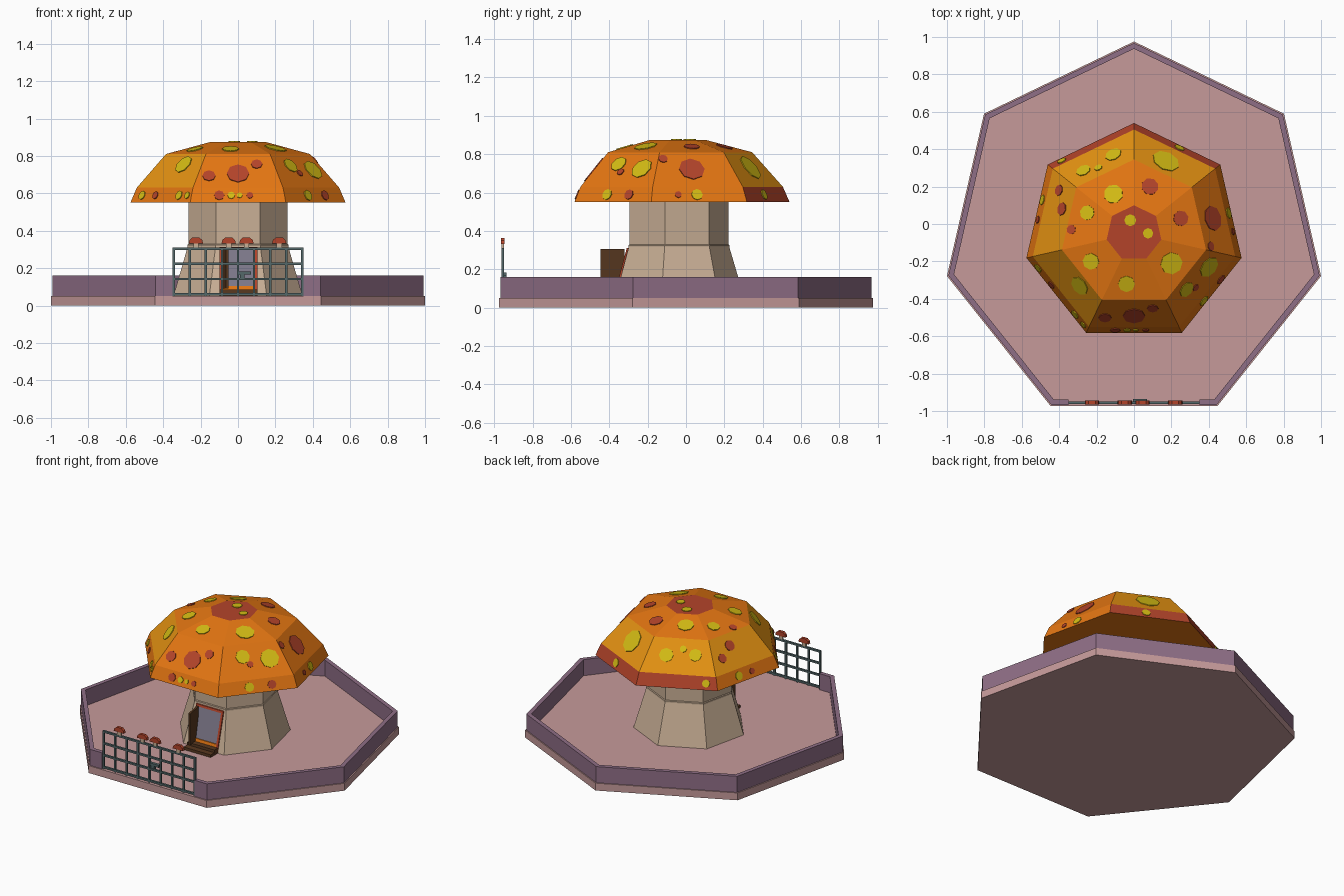
import bpy, bmesh, math
from mathutils import Vector

if "Cube" in bpy.data.objects:
    bpy.data.objects.remove(bpy.data.objects["Cube"])

CY = -0.05            # shared centre of the seven-sided shapes
N = 7
STEP = 2 * math.pi / N
COSN = math.cos(math.pi / N)


def lin(c):
    c /= 255
    return c / 12.92 if c <= 0.04045 else ((c + 0.055) / 1.055) ** 2.4


def material(name, r, g, b):
    m = bpy.data.materials.new(name)
    m.diffuse_color = (lin(r), lin(g), lin(b), 1)
    m.use_nodes = True
    m.node_tree.nodes["Principled BSDF"].inputs["Base Color"].default_value = m.diffuse_color
    return m


PINK = material("floor pink", 198, 154, 154)
PURPLE = material("wall purple", 143, 110, 134)
BEIGE = material("stem beige", 202, 176, 150)
ORANGE = material("cap orange", 228, 118, 18)
AMBER = material("cap amber", 228, 146, 18)
RED = material("spot red", 180, 68, 42)
YELLOW = material("spot yellow", 212, 188, 20)
SLATE = material("gate slate", 84, 104, 106)
BROWN = material("door brown", 88, 56, 32)
BLUE = material("doorway blue grey", 125, 120, 138)


def make(name, solids, mats, rule=None):
    """Join solids given as (verts, faces) into one flat shaded object."""
    bm = bmesh.new()
    for verts, faces in solids:
        vs = [bm.verts.new(v) for v in verts]
        for f in faces:
            bm.faces.new([vs[i] for i in f])
    bmesh.ops.recalc_face_normals(bm, faces=bm.faces[:])
    if rule:
        for f in bm.faces:
            f.material_index = rule(f.calc_center_median(), f.normal)
    me = bpy.data.meshes.new(name)
    bm.to_mesh(me)
    bm.free()
    for m in mats:
        me.materials.append(m)
    ob = bpy.data.objects.new(name, me)
    bpy.context.collection.objects.link(ob)
    return ob


def loft(rings):
    """Closed solid through rings with equal point counts."""
    n = len(rings[0])
    verts = [v for r in rings for v in r]
    faces = [tuple(range(n)), tuple(range(len(verts) - n, len(verts)))]
    for k in range(len(rings) - 1):
        for i in range(n):
            j = (i + 1) % n
            faces.append((k * n + i, k * n + j, (k + 1) * n + j, (k + 1) * n + i))
    return verts, faces


def box(x0, x1, y0, y1, z0, z1):
    return loft([[(x0, y0, z), (x1, y0, z), (x1, y1, z), (x0, y1, z)] for z in (z0, z1)])


def hept(r, z):
    return [(r * math.cos(math.pi / 2 + k * STEP), CY + r * math.sin(math.pi / 2 + k * STEP), z)
            for k in range(N)]


# floor slab
make("floor_slab", [loft([hept(1.0257, 0), hept(1.0257, 0.05)])], [PINK])

# low wall, open at the front for the gate
outer, inner, walls = hept(1.018, 0), hept(0.987, 0), []
for k in range(N):
    a, b = outer[k], outer[(k + 1) % N]
    c, d = inner[(k + 1) % N], inner[k]
    if k == 3:
        quads = [(a, (-0.35, a[1], 0), (-0.35, d[1], 0), d), ((0.35, b[1], 0), b, c, (0.35, c[1], 0))]
    else:
        quads = [(a, b, c, d)]
    walls += [loft([[(p[0], p[1], z) for p in q] for z in (0.05, 0.16)]) for q in quads]
make("wall", walls, [PURPLE])

# stem: flared foot and straight upper part
make("stem", [loft([hept(0.354, 0.05), hept(0.276, 0.315), hept(0.276, 0.325),
                    hept(0.272, 0.33), hept(0.272, 0.56)])], [BEIGE])

# cap
PROFILE = [(0.59, 0.55), (0.555, 0.63), (0.395, 0.81), (0.15, 0.875)]


def sector(x, y):
    return int(((math.atan2(y, x) - math.pi / 2) % (2 * math.pi)) / STEP)


def cap_colour(c, n):
    k = sector(c.x, c.y - CY)
    if c.z > 0.87:
        return 2
    if n.z < -0.5 or c.z > 0.81:
        return 0
    if c.z < 0.63:
        return 2 if k in (0, 6) else 0
    return 1 if k in (0, 1, 2, 6) else 0


make("cap", [loft([hept(r, z) for r, z in PROFILE])], [ORANGE, AMBER, RED], cap_colour)


def spot(x, y, r, t=0.005):
    """Thin eight-sided plate on the cap above plan position x, y."""
    y -= CY
    mid = math.pi / 2 + (sector(x, y) + 0.5) * STEP
    out = Vector((math.cos(mid), math.sin(mid), 0))
    rad = (x * out.x + y * out.y) / COSN
    if rad < 0.15:
        z, n, out = 0.875, Vector((0, 0, 1)), Vector((1, 0, 0))
    else:
        for (r0, z0), (r1, z1) in zip(PROFILE, PROFILE[1:]):
            if rad >= r1:
                break
        z = z0 + (z1 - z0) * (r0 - rad) / (r0 - r1)
        n = (out * (z1 - z0) + Vector((0, 0, (r0 - r1) * COSN))).normalized()
    side = Vector((0, 0, 1)).cross(out)
    up = n.cross(side)
    p = Vector((x, y + CY, z))
    return loft([[p + n * h + r * (side * math.cos(i * math.pi / 4) + up * math.sin(i * math.pi / 4))
                  for i in range(8)] for h in (-0.003, t)])


def rim_spot(deg, r):
    """Spot on the steep lower band, at an angle around the cap."""
    a = math.radians(deg)
    mid = math.pi / 2 + (sector(math.cos(a), math.sin(a)) + 0.5) * STEP
    rho = 0.573 * COSN / math.cos(a - mid)
    return spot(rho * math.cos(a), CY + rho * math.sin(a), r)


yellow = [(.17, .335, .075), (-.11, .16, .052), (-.25, .06, .04), (-.11, .37, .045), (-.27, .285, .04),
          (-.19, .3, .022), (.2, -.21, .06), (-.04, -.32, .045), (-.23, -.2, .045), (-.29, -.33, .055),
          (.4, -.23, .06), (.28, -.35, .045), (-.02, .02, .032), (.075, -.05, .028)]
red = [(.085, .2, .046), (.25, .03, .042), (.42, .03, .068), (0, -.49, .06), (-.155, -.5, .035),
       (.1, -.45, .03), (-.385, .08, .035), (-.335, -.03, .025), (-.4, .18, .03), (.41, -.12, .025),
       (.33, -.34, .02)]
make("yellow_spots", [spot(*s) for s in yellow] +
     [rim_spot(a, r) for a, r in ((234, .026), (241, .02), (266, .02), (271, .015), (316, .03),
                                  (12, .03), (62, .028), (135, .025), (160, .028), (200, .025))],
     [YELLOW])
make("red_spots", [spot(*s) for s in red] +
     [rim_spot(a, r) for a, r in ((259, .027), (277, .018), (332, .028), (1, .018), (172, .02), (212, .022))],
     [RED])


# doorway plates lying on the sloping front of the stem
def plate(x0, x1, z0, z1, t):
    def y(z):
        return CY - COSN * (0.354 - 0.078 * (z - 0.05) / 0.265)
    return loft([[(x, y(z) - h, z) for x, z in ((x0, z0), (x1, z0), (x1, z1), (x0, z1))]
                 for h in (-0.004, t)])


make("doorway", [plate(-0.085, 0.09, 0.08, 0.3, 0.003)], [BLUE])
make("door_frame", [plate(-0.1, -0.085, 0.06, 0.312, 0.009), plate(0.09, 0.105, 0.06, 0.312, 0.009),
                    plate(-0.085, 0.09, 0.298, 0.312, 0.009)], [RED])
make("threshold", [plate(-0.085, 0.09, 0.085, 0.105, 0.009)], [ORANGE])

# open door leaf and steps
make("door_leaf", [loft([[(-0.088, -0.32, z), (-0.074, -0.32, z), (-0.05, -0.445, z), (-0.064, -0.445, z)]
                         for z in (0.09, 0.305)])], [BROWN])
make("steps", [box(-0.1, 0.105, -0.445, -0.34, 0.05, 0.068),
               box(-0.1, 0.105, -0.405, -0.34, 0.068, 0.086)], [BROWN])

# gate lattice with latch
GY = -0.955
bars = [box(x - 0.006, x + 0.006, GY - 0.006, GY + 0.006, 0.05, 0.31)
        for x in [-0.344 + 0.086 * i for i in range(9)]]
bars += [box(-0.35, 0.35, GY - 0.007, GY + 0.007, z - 0.006, z + 0.006) for z in (0.061, 0.142, 0.223, 0.304)]
bars += [box(-0.005, 0.07, GY, GY + 0.02, 0.165, 0.182), box(0.01, 0.035, GY, GY + 0.02, 0.14, 0.165)]
make("gate", bars, [SLATE])

# small flat mushrooms on top of the gate
caps, stalks = [], []
for x in (-0.225, -0.05, 0.045, 0.22):
    shape = [(-0.038, 0.333), (0.038, 0.333), (0.034, 0.35), (0.018, 0.364), (-0.018, 0.364), (-0.034, 0.35)]
    caps.append(loft([[(x + u, y, z) for u, z in shape] for y in (GY - 0.01, GY + 0.01)]))
    stalks.append(box(x - 0.014, x + 0.014, GY - 0.006, GY + 0.006, 0.305, 0.334))
make("gate_mushroom_caps", caps, [RED])
make("gate_mushroom_stalks", stalks, [BEIGE])
